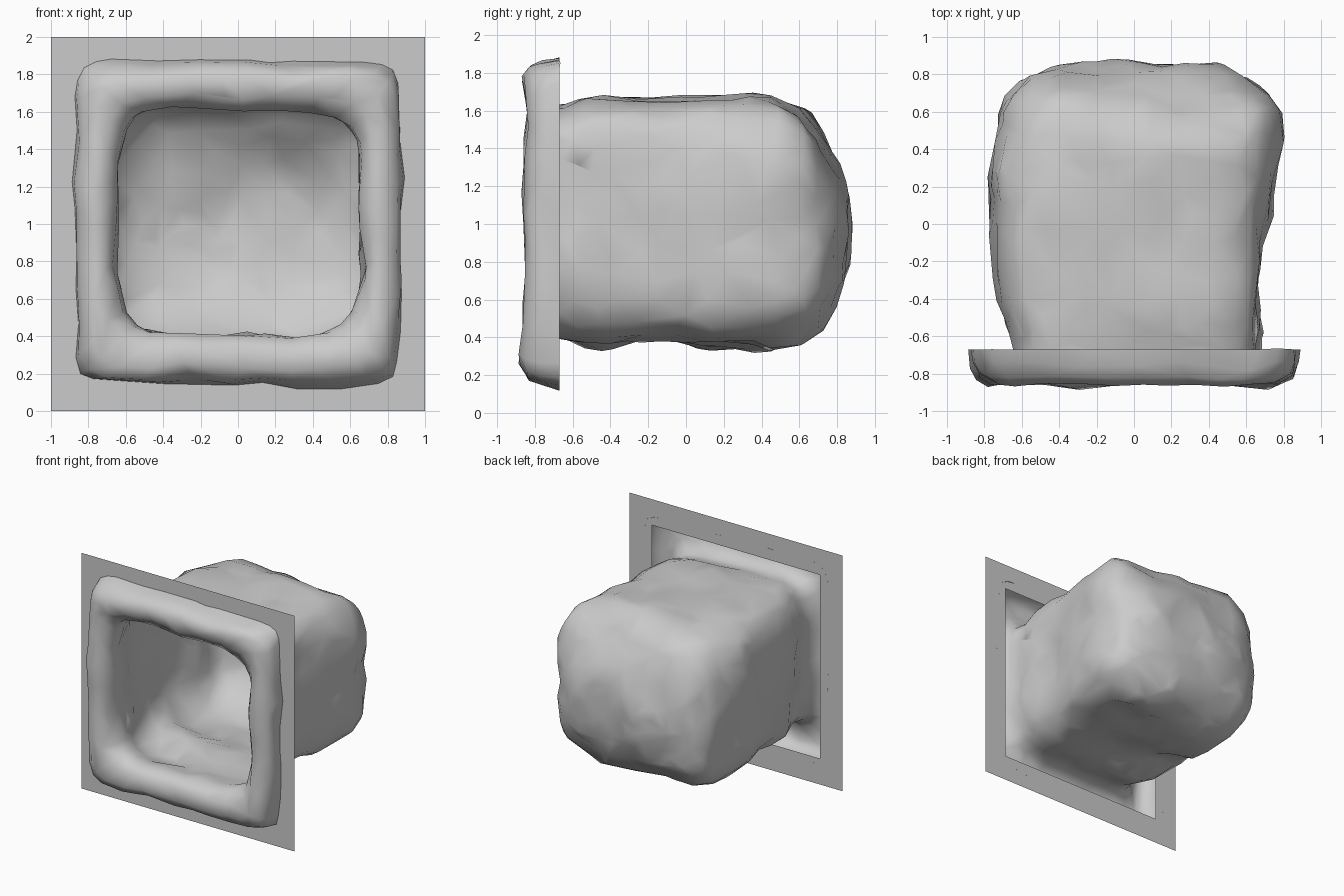
import bpy, math
from mathutils import Vector, noise

if "Cube" in bpy.data.objects:
    bpy.data.objects.remove(bpy.data.objects["Cube"])

WALL_Y = -0.67


def add_object(name, verts, faces):
    mesh = bpy.data.meshes.new(name)
    mesh.from_pydata(verts, [], faces)
    obj = bpy.data.objects.new(name, mesh)
    bpy.context.collection.objects.link(obj)
    return obj


def square(x, z0, z1):
    return [(-x, WALL_Y, z0), (x, WALL_Y, z0), (x, WALL_Y, z1), (-x, WALL_Y, z1)]


# Flat wall sheet with a square hole hidden behind the rim
add_object("wall_panel", square(1, 0, 2) + square(0.79, 0.22, 1.78),
           [(i, (i + 1) % 4, (i + 1) % 4 + 4, i + 4) for i in range(4)])

# Rock cross-sections: y, x min, x max, z min, z max, squareness
RINGS = [
    (-0.67, -0.87, 0.87, 0.14, 1.87, 14),   # outer lip on the wall
    (-0.75, -0.86, 0.86, 0.15, 1.85, 13),
    (-0.82, -0.83, 0.84, 0.17, 1.82, 11),
    (-0.86, -0.77, 0.77, 0.23, 1.77, 10),   # front of the rim
    (-0.85, -0.71, 0.71, 0.34, 1.68, 8),
    (-0.78, -0.65, 0.66, 0.40, 1.61, 6.5),
    (-0.67, -0.64, 0.65, 0.40, 1.62, 5.5),  # mouth of the hollow
    (-0.55, -0.67, 0.65, 0.37, 1.66, 5),
    (-0.40, -0.71, 0.66, 0.37, 1.67, 5),
    (-0.10, -0.75, 0.71, 0.40, 1.66, 5),
    (0.20, -0.77, 0.76, 0.35, 1.67, 4.8),
    (0.45, -0.73, 0.79, 0.33, 1.67, 4.5),
    (0.60, -0.73, 0.76, 0.38, 1.61, 4.2),
    (0.70, -0.70, 0.72, 0.46, 1.48, 4),     # back of the hollow
    (0.79, -0.60, 0.60, 0.57, 1.30, 3.5),
    (0.84, -0.42, 0.42, 0.67, 1.15, 3),
    (0.86, -0.20, 0.20, 0.77, 1.02, 2.5),
    (0.865, -0.03, 0.03, 0.87, 0.92, 2),
]
N, STEPS = 96, 4


def rocky(p, fixed_y):
    # Broad chips plus finer dents
    d = noise.noise_vector(p * 2.6 + Vector((3, 7, 1))) * 0.05
    d += noise.noise_vector(p * 5.5) * 0.025
    if p.y < -0.6:
        d *= 0.65
    if fixed_y:
        d.y = 0
    return p + d


# Interpolated rings around the rim and hollow
sections = []
for a, b in zip(RINGS, RINGS[1:]):
    for k in range(STEPS):
        t = k / STEPS
        sections.append([u + (v - u) * t for u, v in zip(a, b)])
sections.append(list(RINGS[-1]))

verts, faces = [], []
for j, (y, x0, x1, z0, z1, e) in enumerate(sections):
    for i in range(N):
        ang = 2 * math.pi * i / N
        c, s = math.cos(ang), math.sin(ang)
        r = (abs(c) ** e + abs(s) ** e) ** (-1 / e)
        p = Vector(((x0 + x1) / 2 + (x1 - x0) / 2 * r * c, y,
                    (z0 + z1) / 2 + (z1 - z0) / 2 * r * s))
        verts.append(rocky(p, j == 0))
for j in range(len(sections) - 1):
    for i in range(N):
        k = (i + 1) % N
        faces.append((j * N + i, j * N + k, (j + 1) * N + k, (j + 1) * N + i))
faces.append(tuple((len(sections) - 1) * N + i for i in range(N)))

# Rock rim and hollow in one open shell, thinned to a chipped surface
rock = add_object("rock_alcove", verts, faces)
for poly in rock.data.polygons:
    poly.use_smooth = True
chips = rock.modifiers.new("chipped", 'DECIMATE')
chips.ratio = 0.1
